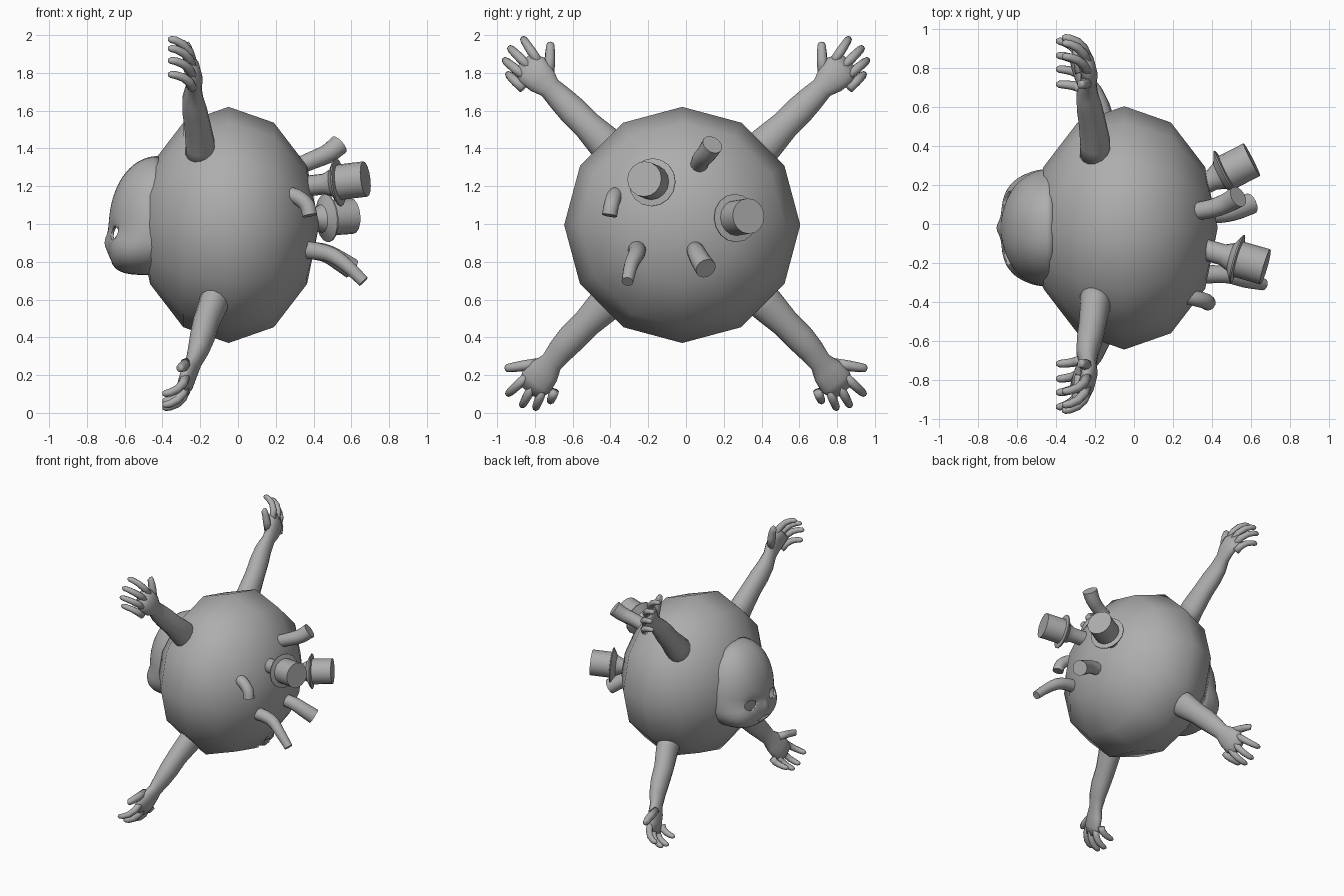
import bpy, bmesh, math
from mathutils import Vector

if "Cube" in bpy.data.objects:
    bpy.data.objects.remove(bpy.data.objects["Cube"])

grey = bpy.data.materials.new("plain grey")
grey.diffuse_color = (0.42, 0.42, 0.42, 1)
grey.use_nodes = True
grey.node_tree.nodes["Principled BSDF"].inputs["Base Color"].default_value = grey.diffuse_color


def finish(name, bm, loc=(0, 0, 0), angle=50):
    bmesh.ops.recalc_face_normals(bm, faces=bm.faces)
    me = bpy.data.meshes.new(name)
    bm.to_mesh(me)
    bm.free()
    me.materials.append(grey)
    me.shade_smooth()
    me.set_sharp_from_angle(angle=math.radians(angle))
    ob = bpy.data.objects.new(name, me)
    ob.location = loc
    bpy.context.collection.objects.link(ob)
    return ob


def loft(bm, pts, radii, side, n=12):
    """Closed tube through pts; radii are numbers or (side, depth) pairs."""
    pts = [Vector(p) for p in pts]
    side = Vector(side)
    rings = []
    for i, p in enumerate(pts):
        t = (pts[min(i + 1, len(pts) - 1)] - pts[max(i - 1, 0)]).normalized()
        a = (side - t * side.dot(t)).normalized()
        b = t.cross(a)
        r = radii[i] if isinstance(radii[i], tuple) else (radii[i], radii[i])
        rings.append([bm.verts.new(p + a * r[0] * math.cos(k * math.tau / n)
                                   + b * r[1] * math.sin(k * math.tau / n)) for k in range(n)])
    for r0, r1 in zip(rings, rings[1:]):
        for k in range(n):
            bm.faces.new((r0[k], r0[(k + 1) % n], r1[(k + 1) % n], r1[k]))
    bm.faces.new(rings[0][::-1])
    bm.faces.new(rings[-1])


# Round body, flattened along x, low polygon outline
bm = bmesh.new()
bmesh.ops.create_uvsphere(bm, u_segments=12, v_segments=6, radius=1)
for v in bm.verts:
    x, y, z = v.co
    v.co = (z * 0.48, y * 0.625, x * 0.625)
finish("body", bm, (-0.05, -0.02, 0.995), 180)


# Arms: u runs outward on the diagonal, v points to the thumb side
def arm(name, angle, xs, bend, tips):
    u = Vector((0, math.cos(angle), math.sin(angle)))
    v = Vector((0, -math.sin(angle), math.cos(angle)))

    def at(a, b, x):
        return u * a + v * b + Vector((x, 0, 0))

    us = (0.48, 0.6, 0.74, 0.85, 0.94, 1.02, 1.08, 1.15, 1.21)
    widths = ((0.1, 0.08), (0.095, 0.078), (0.078, 0.07), (0.078, 0.066), (0.07, 0.056),
              (0.06, 0.043), (0.083, 0.043), (0.092, 0.04), (0.07, 0.028))
    bm = bmesh.new()
    loft(bm, [at(a, bend * max(0, a - 0.9), x) for a, x in zip(us, xs)], widths, v, 14)
    palm_x, tip_x = xs[-2], xs[-1] - 0.1
    for i, (tu, tv) in enumerate(tips):
        if i == 0:     # thumb
            base, r = (1.07, 0.045 + bend * 0.15), 0.026
        else:
            base, r = (1.165 - 0.012 * (i - 2) ** 2, 0.105 - 0.052 * i + bend * 0.25), 0.023
        path, rad = [], []
        for s, k in ((0, 1.1), (0.3, 1.1), (0.55, 1), (0.8, 0.9), (0.93, 0.8), (1, 0.4)):
            reach = math.sin(s * math.pi / 2) ** 0.9
            path.append(at(base[0] + (tu - base[0]) * reach, base[1] + (tv - base[1]) * reach,
                           palm_x + (tip_x - palm_x) * (0.3 * s if i == 0 else s ** 1.6)))
            rad.append(r * k)
        loft(bm, path, rad, v, 8)
    ob = finish(name, bm, (0, 0, 1), 180)
    ob.modifiers.new("mirror", 'MIRROR').use_axis = (False, True, False)


arm("upper_arms", math.pi / 4,
    (-0.2, -0.2, -0.215, -0.23, -0.24, -0.235, -0.23, -0.24, -0.27), 0.0,
    ((1.18, 0.165), (1.3, 0.083), (1.315, 0.0), (1.29, -0.065), (1.225, -0.105)))
arm("lower_arms", -math.pi / 4,
    (-0.11, -0.13, -0.17, -0.19, -0.21, -0.235, -0.255, -0.275, -0.3), -0.12,
    ((1.21, 0.13), (1.3, 0.03), (1.29, -0.065), (1.25, -0.125), (1.17, -0.155)))

# Face mask: thin shell bulging toward -x with a boxy jaw
bm = bmesh.new()
N, M = 40, 16
cy, cz = -0.02, 0.97


def mask_point(s, a):
    c, d = math.cos(a), math.sin(a)
    y = cy + s * 0.305 * math.copysign(abs(c) ** 0.85, c)
    z = cz + s * (0.39 * d if d > 0 else -0.24 * abs(d) ** 0.75)
    n = 2.1 + (2.4 * -d if d < 0 else 0)
    x = -0.42 - 0.265 * max(0, 1 - s ** n) ** (1 / n)
    # nose, then eye sockets
    x -= 0.022 * math.exp(-((y - cy) / 0.04) ** 2 - ((z - 0.90) / 0.05) ** 2)
    for e in (-1, 1):
        x += 0.02 * math.exp(-((y - cy - e * 0.12) / 0.05) ** 2 - ((z - 0.95) / 0.045) ** 2)
    return (x, y, z)


rings = [[bm.verts.new(mask_point(math.sin(j / M * math.pi / 2), i * math.tau / N))
          for i in range(N)] for j in range(1, M + 1)]
tip = bm.verts.new(mask_point(0, 0))
for i in range(N):
    k = (i + 1) % N
    bm.faces.new((tip, rings[0][i], rings[0][k]))
    for r0, r1 in zip(rings, rings[1:]):
        bm.faces.new((r0[i], r1[i], r1[k], r0[k]))
mask = finish("face_mask", bm, angle=60)
shell = mask.modifiers.new("shell", 'SOLIDIFY')
shell.thickness = 0.012
shell.offset = -1

# Eye and mouth openings
bm = bmesh.new()
for y, z, ry, rz in ((-0.135, 0.95, 0.055, 0.035), (0.135, 0.95, 0.055, 0.035), (0, 0.805, 0.065, 0.014)):
    loft(bm, [(-0.8, cy + y, z), (-0.56, cy + y, z)], [(ry, rz)] * 2, (0, 1, 0), 16)
cutter = finish("opening_cutter", bm)
cutter.hide_render = True
cutter.hide_viewport = True
cutter.display_type = 'WIRE'
cut = mask.modifiers.new("openings", 'BOOLEAN')
cut.object = cutter
cut.operation = 'DIFFERENCE'
cut.solver = 'EXACT'


# Flanged nozzles on the back: stem, flared collar, drum
def nozzle(name, base, direction, length):
    d = Vector(direction).normalized()
    base = Vector(base)
    profile = ((-0.06, 0.055), (length - 0.23, 0.055), (length - 0.185, 0.075), (length - 0.155, 0.128),
               (length - 0.148, 0.128), (length - 0.143, 0.094), (length, 0.094))
    bm = bmesh.new()
    loft(bm, [base + d * t for t, _ in profile], [r for _, r in profile], (0, 0, 1), 16)
    finish(name, bm, angle=35)


nozzle("upper_nozzle", (0.36, -0.13, 1.2), (0.33, -0.095, 0.04), 0.33)
nozzle("side_nozzle", (0.33, 0.19, 1.02), (0.88, 0.45, 0.07), 0.31)


# Bent pipes around the nozzles
def pipe(name, pts, r0, r1):
    p = [Vector(q) for q in pts]
    p = [p[0] * 2 - p[1]] + p + [p[-1] * 2 - p[-2]]
    path = []
    for i in range(1, len(p) - 2):
        a, b, c, d = p[i - 1:i + 3]
        for k in range(3):
            t = k / 3
            path.append(0.5 * (2 * b + (c - a) * t + (2 * a - 5 * b + 4 * c - d) * t * t
                               + (3 * b - a - 3 * c + d) * t ** 3))
    path.append(p[-2])
    n = len(path) - 1
    bm = bmesh.new()
    loft(bm, path, [r0 + (r1 - r0) * i / n for i in range(n + 1)], (0, 1, 0), 14)
    finish(name, bm, angle=45)


pipe("top_pipe", ((0.28, 0.06, 1.29), (0.4, 0.08, 1.34), (0.48, 0.11, 1.375), (0.535, 0.14, 1.42)), 0.045, 0.056)
pipe("side_pipe", ((0.24, -0.36, 1.16), (0.31, -0.38, 1.145), (0.365, -0.395, 1.1), (0.38, -0.405, 1.045)), 0.042, 0.04)
pipe("long_pipe", ((0.3, -0.26, 0.87), (0.47, -0.26, 0.845), (0.57, -0.29, 0.785), (0.665, -0.31, 0.695)), 0.05, 0.031)
pipe("low_pipe", ((0.3, 0.045, 0.87), (0.45, 0.055, 0.85), (0.53, 0.075, 0.81), (0.6, 0.105, 0.765)), 0.045, 0.056)
